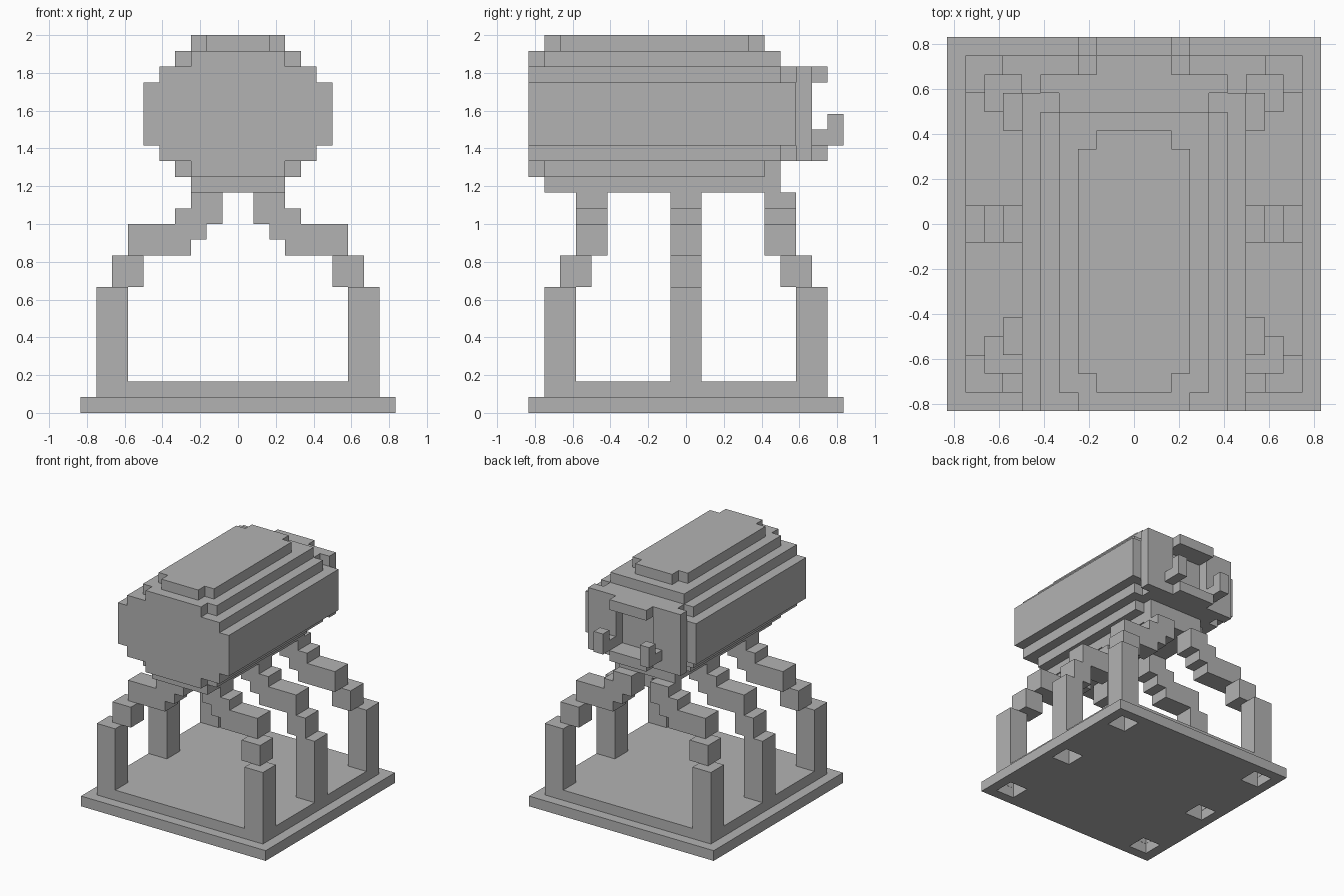
import bpy
import bmesh

U = 1 / 12  # one block

if "Cube" in bpy.data.objects:
    bpy.data.objects.remove(bpy.data.objects["Cube"], do_unlink=True)

grey = bpy.data.materials.new("plain_grey")
grey.use_nodes = True
grey.diffuse_color = (0.45, 0.45, 0.45, 1)
grey.node_tree.nodes["Principled BSDF"].inputs["Base Color"].default_value = grey.diffuse_color


def blocks(name, boxes):
    """Make one object from boxes given as (x0, x1, y0, y1, z0, z1) in blocks."""
    bm = bmesh.new()
    for x0, x1, y0, y1, z0, z1 in boxes:
        verts = bmesh.ops.create_cube(bm, size=1)["verts"]
        for v in verts:
            v.co.x = (x1 if v.co.x > 0 else x0) * U
            v.co.y = (y1 if v.co.y > 0 else y0) * U
            v.co.z = (z1 if v.co.z > 0 else z0) * U
    mesh = bpy.data.meshes.new(name)
    bm.to_mesh(mesh)
    bm.free()
    mesh.materials.append(grey)
    obj = bpy.data.objects.new(name, mesh)
    bpy.context.collection.objects.link(obj)
    return obj


def wide(w, y0, y1, z0, z1):
    """Box centred on x."""
    return (-w, w, y0, y1, z0, z1)


def side(s, x0, x1, *rest):
    """Box placed on the left (s = 1) or right (s = -1)."""
    return (min(s * x0, s * x1), max(s * x0, s * x1), *rest)


# Base plate and raised floor, left open under each post
base = [wide(7, -9, 9, 0, 2), wide(10, -10, -9, 0, 1), wide(10, 9, 10, 0, 1)]
for s in (1, -1):
    base.append(side(s, 9, 10, -9, 9, 0, 1))
    for y0, y1 in ((-7, -1), (1, 7)):
        base.append(side(s, 7, 9, y0, y1, 0, 2))
    # Thin outer skin of the floor step beside the open sockets
    for y in (-8, 0, 8):
        base.append(side(s, 8.98, 9, y - 1, y + 1, 1, 2))
    for y in (-9, 8.98):
        base.append(side(s, 7, 9, y, y + 0.02, 1, 2))
blocks("base", base)

# Six stepped legs
for s, side_name in ((1, "left"), (-1, "right")):
    for d, row in ((-1, "front"), (0, "middle"), (1, "back")):
        def seg(x0, x1, y, z0, z1):
            return side(s, x0, x1, d * y - 1, d * y + 1, z0, z1)
        blocks(f"{row}_{side_name}_leg", [
            seg(7, 9, 8, 2, 8),
            seg(6, 8, 7, 8, 10),
            seg(3, 7, 6, 10, 11),
            seg(2, 7, 6, 11, 12),
            seg(1, 4, 6, 12, 13),
            seg(1, 3, 6, 13, 14),
        ])

# Rounded barrel body in layers
blocks("body", [
    wide(3, -9, 6, 14, 15),
    wide(4, -9, 5, 15, 16), wide(3, -10, 6, 15, 16),
    wide(5, -10, 6, 16, 17), wide(4, 6, 7, 16, 17),
    wide(6, -10, 7, 17, 21),
    wide(5, -10, 6, 21, 22), wide(4, 6, 7, 21, 22),
    wide(4, -9, 6, 22, 23), wide(3, -10, 6, 22, 23),
])
blocks("top_panel", [wide(3, -8, 4, 23, 24), wide(2, -9, 5, 23, 24)])

# Back plate with a central recess and a lip above and below
plate = [wide(2, 7, 9, 16, 17), wide(2, 7, 9, 21, 22)]
plate += [side(s, 2, 5, 7, 8, 16, 22) for s in (1, -1)]
blocks("back_plate", plate)

# Upturned hooks on the back
for s, side_name in ((1, "left"), (-1, "right")):
    blocks(f"{side_name}_hook", [side(s, 2, 3, 8, 10, 17, 18),
                                 side(s, 2, 3, 9, 10, 18, 19)])
